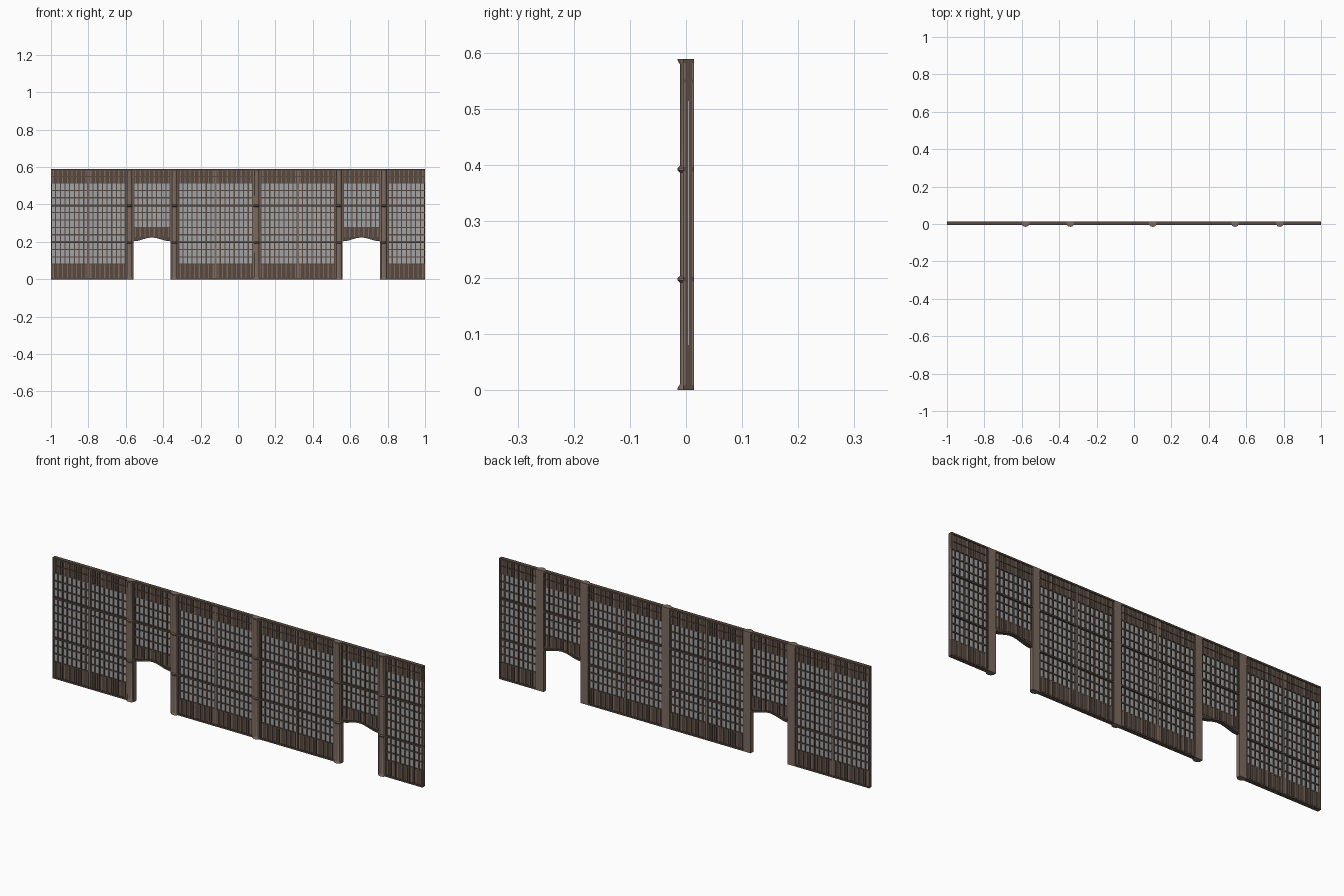
import bpy, bmesh, math

if "Cube" in bpy.data.objects:
    bpy.data.objects.remove(bpy.data.objects["Cube"])

H = 0.59                     # wall height
YF, YB = -0.005, 0.0145      # front and back of the frame
YC = (YF + YB) / 2
RAILS = (0.197, 0.393)
POSTS = (-0.58, -0.34, 0.10, 0.54, 0.78)
BAYS = [(-1, -0.8), (-0.8, -0.6), (-0.32, -0.12), (-0.12, 0.08),
        (0.12, 0.32), (0.32, 0.52), (0.8, 1)]
DOORS = [(-0.56, -0.36), (0.56, 0.76)]
LOW, HIGH, DOOR_LOW = 0.08, 0.515, 0.275


def material(name, rgb):
    m = bpy.data.materials.new(name)
    m.diffuse_color = (*rgb, 1)
    m.use_nodes = True
    m.node_tree.nodes["Principled BSDF"].inputs["Base Color"].default_value = m.diffuse_color
    return m


FRAME = material("frame_brown", (0.20, 0.145, 0.115))
WOOD = material("dark_wood", (0.095, 0.065, 0.05))
PANE = material("grey_pane", (0.36, 0.37, 0.38))


def finish(name, bm, mat):
    bmesh.ops.recalc_face_normals(bm, faces=bm.faces)
    me = bpy.data.meshes.new(name)
    bm.to_mesh(me)
    bm.free()
    me.materials.append(mat)
    ob = bpy.data.objects.new(name, me)
    bpy.context.collection.objects.link(ob)
    return ob


def boxes(name, items, mat):
    """One object from (x0, x1, y0, y1, z0, z1) boxes."""
    bm = bmesh.new()
    for x0, x1, y0, y1, z0, z1 in items:
        vs = bmesh.ops.create_cube(bm, size=1)["verts"]
        for v in vs:
            v.co.x = x1 if v.co.x > 0 else x0
            v.co.y = y1 if v.co.y > 0 else y0
            v.co.z = z1 if v.co.z > 0 else z0
    return finish(name, bm, mat)


def centred(x, w, half, z0, z1):
    return (x - w / 2, x + w / 2, YC - half, YC + half, z0, z1)


def arch_z(t):
    return 0.203 + 0.02 * (1 - math.cos(2 * math.pi * t)) / 2


def arch_strip(name, x0, x1, bottom_off, top, y0, y1, mat, n=16):
    """Board whose lower edge follows the door arch."""
    bm = bmesh.new()
    low, up = [], []
    for i in range(n + 1):
        t = i / n
        x, z = x0 + (x1 - x0) * t, arch_z(t)
        low.append(bm.verts.new((x, y0, z + bottom_off)))
        up.append(bm.verts.new((x, y0, top(z))))
    faces = [bm.faces.new((low[i], low[i + 1], up[i + 1], up[i])) for i in range(n)]
    ext = bmesh.ops.extrude_face_region(bm, geom=faces)
    for g in ext["geom"]:
        if isinstance(g, bmesh.types.BMVert):
            g.co.y = y1
    return finish(name, bm, mat)


# Panes, lattice bars and plank bands for every bay
panes, bars, boards, ribs, rails, stiles = [], [], [], [], [], []
STEP = (HIGH - LOW) / 11
COLS = 8
for x0, x1 in BAYS + DOORS:
    door = (x0, x1) in DOORS
    low = DOOR_LOW if door else LOW
    base = 0.225 if door else 0.0
    panes.append((x0, x1, YC - 0.001, YC + 0.001, low, HIGH))
    boards.append((x0, x1, YC - 0.004, YC + 0.004, HIGH, H - 0.005))
    if not door:
        boards.append((x0, x1, YC - 0.004, YC + 0.004, 0.004, low))
    w = (x1 - x0) / COLS
    for i in range(COLS + 1):
        x = min(max(x0 + i * w, x0 + 0.003), x1 - 0.003)
        bars.append(centred(x, 0.006, 0.0055, base, H - 0.003))
        if i < COLS:
            ribs.append(centred(x0 + (i + 0.5) * w, 0.006, 0.0065, base, low))
            ribs.append(centred(x0 + (i + 0.5) * w, 0.006, 0.0065, HIGH, H - 0.003))
    for k in range(12):
        z = LOW + k * STEP
        if z > low - 0.01:
            bars.append((x0, x1, YC - 0.005, YC + 0.005, z - 0.003, z + 0.003))
    # Horizontal rails across the full thickness
    levels = [(H - 0.008, H), (RAILS[1] - 0.004, RAILS[1] + 0.004)]
    if not door:
        levels += [(0, 0.008), (RAILS[0] - 0.004, RAILS[0] + 0.004)]
    rails += [(x0, x1, YF, YB, a, b) for a, b in levels]
    rails.append((x0, x1, YC - 0.008, YC + 0.008, 0.548, 0.553))

# Narrow mullions between paired bays and end stiles
for x in (-0.8, -0.12, 0.32):
    stiles.append((x - 0.005, x + 0.005, YC - 0.008, YC + 0.008, 0, H))
stiles += [(-1, -0.994, YF, YB, 0, H), (0.994, 1, YF, YB, 0, H)]

boxes("window_panes", panes, PANE)
boxes("lattice_bars", bars, WOOD)
boxes("plank_boards", boards, WOOD)
boxes("plank_ribs", ribs, FRAME)
boxes("horizontal_rails", rails, WOOD)
boxes("mullions_and_end_stiles", stiles, FRAME)

# Arched door heads: trim through the full thickness, board above
for i, (x0, x1) in enumerate(DOORS):
    arch_strip(f"door_arch_trim_{i}", x0, x1, 0, lambda z: z + 0.008, YF, YB, WOOD)
    arch_strip(f"door_head_board_{i}", x0, x1, 0.006, lambda z: DOOR_LOW,
               YC - 0.004, YC + 0.004, WOOD)

# Posts: flat backing with a rounded half column on the front
boxes("posts", [(x - 0.02, x + 0.02, YF, YB, 0, H) for x in POSTS], FRAME)

# Half column profile: (height, swell), with collars at each rail level
profile = [(0, 1.0), (0.003, 1.0), (0.010, 0.6)]
for r in RAILS:
    profile += [(r - 0.006, 0.6), (r - 0.002, 1.0), (r + 0.002, 1.0), (r + 0.006, 0.6)]
profile += [(H - 0.010, 0.6), (H - 0.003, 1.0), (H, 1.0)]
SEG = 10
for n, px in enumerate(POSTS):
    bm = bmesh.new()
    rings = []
    for z, s in profile:
        rings.append([bm.verts.new((px - (0.007 + 0.01 * s) * math.cos(math.pi * j / SEG),
                                    YF + 0.0005 - 0.0105 * s * math.sin(math.pi * j / SEG), z))
                      for j in range(SEG + 1)])
    for a, b in zip(rings, rings[1:]):
        for j in range(SEG):
            bm.faces.new((a[j], a[j + 1], b[j + 1], b[j]))
        bm.faces.new((a[SEG], a[0], b[0], b[SEG]))
    bm.faces.new(rings[0])
    bm.faces.new(rings[-1])
    ob = finish(f"half_column_{n}", bm, FRAME)
    bpy.context.view_layer.objects.active = ob
    bpy.ops.object.select_all(action='DESELECT')
    ob.select_set(True)
    bpy.ops.object.shade_smooth_by_angle(angle=math.radians(30))
